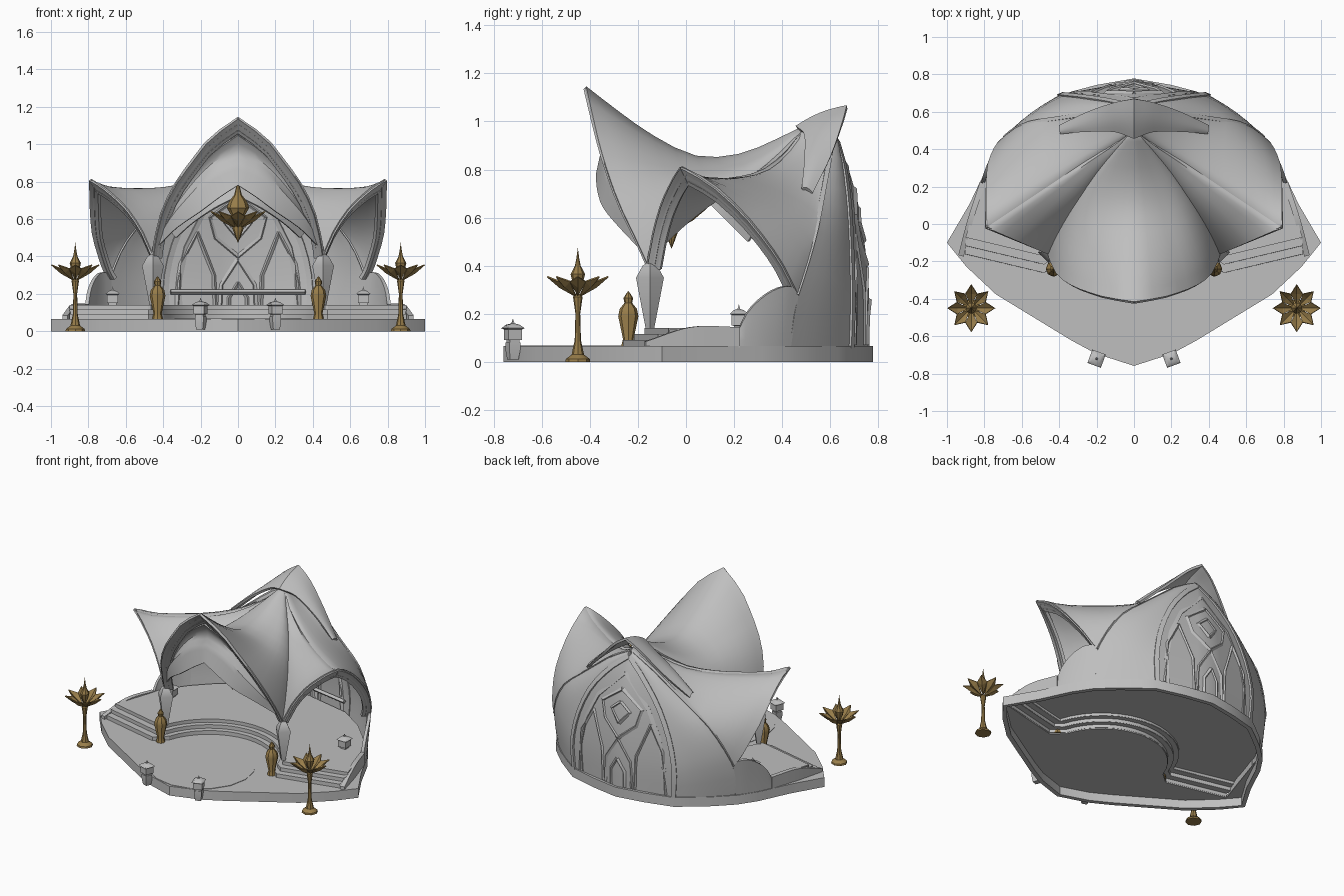
import bpy, bmesh, math
from mathutils import Vector

if "Cube" in bpy.data.objects:
    bpy.data.objects.remove(bpy.data.objects["Cube"])


def material(name, color):
    m = bpy.data.materials.new(name)
    m.use_nodes = True
    m.diffuse_color = color
    m.node_tree.nodes["Principled BSDF"].inputs["Base Color"].default_value = color
    return m


STONE = material("pale grey stone", (0.52, 0.52, 0.52, 1))
GOLD = material("antique gold", (0.32, 0.21, 0.07, 1))


def smooth(points, n=12):
    """Sample a smooth curve through a few points."""
    p = [Vector(q) for q in points]
    p = [2 * p[0] - p[1]] + p + [2 * p[-1] - p[-2]]
    out = []
    for i in range(n + 1):
        t = i / n * (len(p) - 3)
        k = min(int(t), len(p) - 4)
        f = t - k
        a, b, c, d = p[k:k + 4]
        out.append((2 * b + (c - a) * f + (2 * a - 5 * b + 4 * c - d) * f * f
                    + (3 * b - a - 3 * c + d) * f ** 3) / 2)
    return out


def add(name, mesh, mat, thick=0, mirror=False, angle=35):
    """Make an object, apply its modifiers and shade it."""
    mesh.materials.clear()
    mesh.materials.append(mat)
    ob = bpy.data.objects.new(name, mesh)
    bpy.context.collection.objects.link(ob)
    if mirror:
        ob.modifiers.new("Mirror", "MIRROR")
    if thick:
        mod = ob.modifiers.new("Solidify", "SOLIDIFY")
        mod.thickness, mod.offset = thick, 0
    ob.data = bpy.data.meshes.new_from_object(ob.evaluated_get(bpy.context.evaluated_depsgraph_get()))
    ob.modifiers.clear()
    bm = bmesh.new()
    bm.from_mesh(ob.data)
    bmesh.ops.recalc_face_normals(bm, faces=bm.faces)
    bm.to_mesh(ob.data)
    bm.free()
    ob.data.shade_smooth()
    ob.data.set_sharp_from_angle(angle=math.radians(angle))
    return ob


def to_mesh(name, bm):
    bmesh.ops.remove_doubles(bm, verts=bm.verts, dist=0.0005)
    mesh = bpy.data.meshes.new(name)
    bm.to_mesh(mesh)
    bm.free()
    return mesh


def surface(name, grids, thick, angle=35):
    """Mirrored sheet made of one or more point grids."""
    bm = bmesh.new()
    for grid in grids:
        rows = [[bm.verts.new(p) for p in row] for row in grid]
        for r, s in zip(rows, rows[1:]):
            for j in range(len(r) - 1):
                bm.faces.new((r[j], r[j + 1], s[j + 1], s[j]))
    return add(name, to_mesh(name, bm), STONE, thick, True, angle)


def lobe(ridge, crease, shape):
    """Sweep an arch shape from a ridge line down to a crease line."""
    section = smooth(shape, 10)
    return [[Vector(r[k] + (c[k] - r[k]) * s[k] for k in range(3)) for s in section]
            for r, c in zip(smooth(ridge), smooth(crease))]


def loft(a, b, n=4, bulge=(0, 0, 0)):
    return [[p.lerp(q, j / n) + Vector(bulge) * math.sin(math.pi * j / n) for j in range(n + 1)]
            for p, q in zip(smooth(a), smooth(b))]


def at_height(path, z):
    return [(x, y, z) for x, y in path]


def slab(name, half, z0, z1):
    """Extrude an outline given as its +x half, from x = 0 round to x = 0."""
    outline = half + [(-x, y) for x, y in reversed(half) if x > 0.001]
    bm = bmesh.new()
    face = bm.faces.new([bm.verts.new(p) for p in at_height(outline, z0)])
    top = bmesh.ops.extrude_face_region(bm, geom=[face])["geom"]
    bmesh.ops.translate(bm, verts=[v for v in top if isinstance(v, bmesh.types.BMVert)], vec=(0, 0, z1 - z0))
    return add(name, to_mesh(name, bm), STONE)


def bar(name, points, radius):
    """Mirrored square-section rib along a path."""
    data = bpy.data.curves.new(name, "CURVE")
    data.dimensions, data.bevel_depth, data.bevel_resolution, data.use_fill_caps = "3D", radius, 0, True
    spline = data.splines.new("POLY")
    spline.points.add(len(points) - 1)
    for sp, p in zip(spline.points, points):
        sp.co = (*p, 1)
    temp = bpy.data.objects.new("temp", data)
    bpy.context.collection.objects.link(temp)
    mesh = bpy.data.meshes.new_from_object(temp.evaluated_get(bpy.context.evaluated_depsgraph_get()))
    bpy.data.objects.remove(temp)
    return add(name, mesh, STONE, 0, True)


def turned(name, profile, loc, sides, mat, twist=0.0):
    bm = bmesh.new()
    rows = []
    for r, z in profile:
        rows.append([bm.verts.new((loc[0] + r * math.cos(twist + math.tau * i / sides),
                                   loc[1] + r * math.sin(twist + math.tau * i / sides), loc[2] + z))
                     for i in range(sides)])
    for a, b in zip(rows, rows[1:]):
        for i in range(sides):
            bm.faces.new((a[i], a[i - 1], b[i - 1], b[i]))
    return add(name, to_mesh(name, bm), mat)


def flower(name, loc, radius, rise, count=8):
    """Ring of pointed, folded petals."""
    bm = bmesh.new()
    for i in range(count):
        a = math.tau * i / count
        out, side = Vector((math.cos(a), math.sin(a), 0)), Vector((-math.sin(a), math.cos(a), 0))
        up = Vector((0, 0, rise))
        base, tip = Vector(loc) + out * 0.012, Vector(loc) + out * radius + up
        mid = Vector(loc) + out * radius * 0.6 + up * 0.45
        v = [bm.verts.new(p) for p in (base, mid, tip, mid + side * radius * 0.25 + up * 0.3,
                                       mid - side * radius * 0.25 + up * 0.3)]
        for k in ((0, 1, 3), (1, 2, 3), (0, 4, 1), (1, 4, 2)):
            bm.faces.new([v[j] for j in k])
    return add(name, to_mesh(name, bm), GOLD, 0.006, False, 10)


# Open-bottomed base rim
front_edge = [(0, -.755), (.2, -.69), (.33, -.62), (.74, -.37), (.9, -.22), (1, -.1), (.88, .1), (.78, .31)]
rim = [(x * .985, y * .985) for x, y in front_edge + [(.7, .43), (.58, .545), (.47, .63), (.39, .69), (.2, .74), (0, .775)]]
surface("base_rim", [[at_height(rim, 0), at_height(rim, .065)]], .03)


def step_line(k):
    """Front line of a step: curved in the middle, straight at the side stairs."""
    arc = [(r * math.sin(a), -.32 + r * math.cos(a))
           for r in [.42 + .035 * k] for a in [math.radians(9 * i) for i in range(9)]]
    return arc + [(.48, -.26 + .045 * k), (.9, -.16 + .045 * k)]


# Plaza, steps and terrace
steps = [step_line(k) for k in range(3)]
slab("plaza_floor", front_edge + [(.75, .3)] + steps[0][::-1], .058, .065)
turned("plaza_disc", [(0, 0), (.34, 0), (.34, .004), (0, .004)], (0, -.4, .064), 16, STONE)
for k, line in enumerate(steps):
    low, high = .065 + .025 * k, .09 + .025 * k
    grid = [at_height(line, low), at_height(line, high)]
    if k < 2:
        grid.append(at_height(steps[k + 1], high))
    surface("terrace_step", [grid], .004, 20)
slab("terrace_floor", steps[2] + [(.82, .2), (.76, .3), (.67, .42), (.55, .54), (.37, .66), (0, .74)], .132, .14)
surface("side_kerb", [loft([(.925, -.17, .06), (.875, .02, .06), (.81, .22, .06)],
                           [(.925, -.17, .085), (.875, .02, .145), (.81, .22, .145)])], .03)

# Canopy: front lobe and side lobes meeting in creases
post, hub = (.455, -.16, .4), (0, .5, .98)
front_ridge = [(0, -.42, 1.14), (0, -.29, 1.04), (0, -.14, .935), (0, .04, .85), (0, .22, .857), (0, .38, .92), hub]
crease = [post, (.42, -.08, .5), (.36, .03, .6), (.29, .14, .68), (.2, .27, .76), (.1, .39, .86), hub]
side_ridge = [(.79, -.02, .81), (.7, .04, .775), (.55, .14, .765), (.4, .24, .77), (.25, .34, .8), (.1, .43, .88), hub]
rear_crease = [(.69, .46, .28), (.635, .505, .42), (.55, .54, .55), (.43, .56, .65), (.29, .58, .76), (.15, .6, .87), (0, .6, .95)]
front_arch = [(0, 0, 0), (.33, .1, .15), (.55, .22, .32), (.725, .35, .47), (.88, .55, .66), (.967, .83, .865), (1, 1, 1)]
side_arch = [(0, 0, 0), (.2, .2, .1), (.42, .42, .25), (.6, .6, .4), (.8, .8, .64), (.92, .92, .85), (1, 1, 1)]
rear_arch = [(0, 0, 0), (0, .25, .13), (.03, .5, .33), (.13, .7, .54), (.4, .85, .73), (.7, .95, .9), (1, 1, 1)]
lobes = [lobe(front_ridge, crease, front_arch), lobe(side_ridge, crease, side_arch),
         lobe(side_ridge, rear_crease, rear_arch)]
surface("canopy", lobes, .016, 55)

# Stepped rims inside each arch
side_pivot = Vector((.6, .15, .3))
for name, grid, pivot, scale, shift in (("front_rim", lobes[0], Vector((0, -.16, .3)), .92, (0, .03, 0)),
                                        ("side_rim", lobes[1], side_pivot, .88, (-.02, .01, 0)),
                                        ("rear_side_rim", lobes[2], side_pivot, .88, (-.02, .01, 0))):
    inner = [pivot + (p - pivot) * scale + Vector(shift) for p in grid[0]]
    middle = [p.lerp(q, .5) for p, q in zip(grid[0], inner)]
    surface(name, [[grid[0], inner]], .016)
    bar(name + "_bead", middle, .012)
    bar(name + "_inner_bead", inner, .014)

# Screen hanging in the front arch: recessed upper fan and outward lower band
fan = [(0, -.37, 1.05), (.14, -.33, .95), (.28, -.28, .79), (.38, -.21, .61), (.43, -.15, .46)]
fold = [(0, -.345, .895), (.14, -.335, .84), (.26, -.305, .72), (.36, -.25, .6), (.43, -.165, .475)]
hem = [(0, -.37, .78), (.1, -.365, .715), (.2, -.34, .64), (.33, -.265, .55), (.43, -.17, .45)]
surface("front_arch_screen", [loft(fan, fold, 4, (0, .03, 0)), loft(fold, hem)], .01)
surface("rear_ceiling_screen", [loft([(0, .16, .81), (.15, .18, .76), (.28, .22, .68), (.38, .3, .56)],
                                     [(0, .08, .72), (.12, .1, .66), (.24, .18, .58), (.33, .26, .5)])], .01)

# Rear visor
surface("rear_visor", [loft([(0, .46, .975), (.1, .495, .94), (.25, .495, .84), (.39, .485, .715)],
                            [(0, .67, 1.06), (.1, .65, .99), (.24, .6, .85), (.395, .525, .7)], 6, (0, -.005, .012))], .016)

# Rear wall panels and window wall
leg = [(.38, .68, .06), (.39, .685, .25), (.35, .68, .45), (.26, .67, .65), (.13, .65, .81), (0, .62, .92)]
mid = [(0, .755, .06), (0, .755, .25), (0, .74, .45), (0, .71, .65), (0, .665, .81), (0, .62, .92)]
surface("rear_side_wall", [loft([(.685, .425, .06)] + rear_crease, leg, 6, (.01, .01, 0))], .016)
surface("window_wall", [loft(leg, mid)], .016)
bar("seam_rib", smooth(rear_crease), .014)
bar("window_frame", smooth(leg), .022)
L, M = smooth(leg, 40), smooth(mid, 40)


def on_window(x, z):
    i = min(range(len(L)), key=lambda k: abs(L[k].z - z))
    return Vector((x, M[i].y + (L[i].y - M[i].y) * min(1, x / max(L[i].x, .01)), z))


# Window tracery, and a rail along its inside
for name, path in {
    "inner_frame": [(.31, .07), (.32, .25), (.28, .45), (.19, .63), (0, .82)],
    "diamond_tracery": [(0, .72), (.15, .61), (.12, .5), (0, .4)],
    "small_diamond": [(0, .64), (.07, .58), (0, .5)],
    "door_arch": [(.1, .07), (.09, .25), (0, .39)],
    "inner_door_arch": [(.05, .07), (.05, .18), (0, .26)],
    "lancet_inner": [(.12, .07), (.13, .3), (.22, .53)],
    "lancet_outer": [(.33, .07), (.31, .36), (.22, .53)],
}.items():
    bar(name, [on_window(x, z) for x, z in path], .018)
bar("window_rail", [on_window(x, .21) - Vector((0, .03, 0)) for x in (0, .2, .36)], .014)

# Low curved side walls
surface("low_side_wall", [loft([(.81, .2, .08), (.8, .25, .2), (.77, .33, .28), (.73, .41, .315), (.685, .465, .3)],
                               [(.825, .18, .06), (.8, .24, .06), (.765, .31, .06), (.72, .38, .06), (.68, .43, .06)])], .02)

for s in (1, -1):
    # Arch feet and urns
    turned("arch_foot", [(0, .14), (.018, .14), (.058, .35), (.03, .4), (0, .42)], (s * .455, -.15, 0), 4, STONE)
    turned("urn", [(0, 0), (.03, 0), (.022, .03), (.042, .125), (.036, .155), (.016, .18), (.02, .2), (.008, .22), (0, .23)],
           (s * .43, -.24, .065), 8, GOLD)
    # Flower lamps
    x, y = s * .87, -.45
    turned("lamp_stem", [(0, 0), (.052, 0), (.05, .012), (.026, .03), (.013, .09), (.01, .2), (.02, .27), (0, .29)],
           (x, y, 0), 8, GOLD)
    flower("lamp_petals", (x, y, .275), .127, .08)
    turned("lamp_bud", [(0, .28), (.022, .33), (.03, .365), (.012, .4), (.006, .43), (0, .475)], (x, y, 0), 8, GOLD)
    # Lanterns on the plaza edge and the terrace
    lantern = [(0, 0), (.03, 0), (.03, .01), (.042, .012), (.042, .055), (.054, .06), (.03, .075), (.008, .08), (0, .1)]
    turn = math.pi / 4 + s * .35
    turned("plaza_lantern_bracket", [(0, .01), (.026, .01), (.034, .05), (.034, .08), (0, .08)], (s * .2, -.72, 0), 4, STONE, turn)
    turned("plaza_lantern", lantern, (s * .2, -.72, .08), 4, STONE, turn)
    turned("terrace_lantern", lantern, (s * .67, .22, .14), 4, STONE, math.pi / 4)

# Hanging flower pendant
flower("pendant_petals", (0, -.06, .55), .145, .09)
turned("pendant_core", [(0, .47), (.012, .5), (.03, .55), (.025, .6), (.06, .66), (.05, .69), (.02, .73), (.008, .78), (.008, .85)],
       (0, -.06, 0), 8, GOLD)
